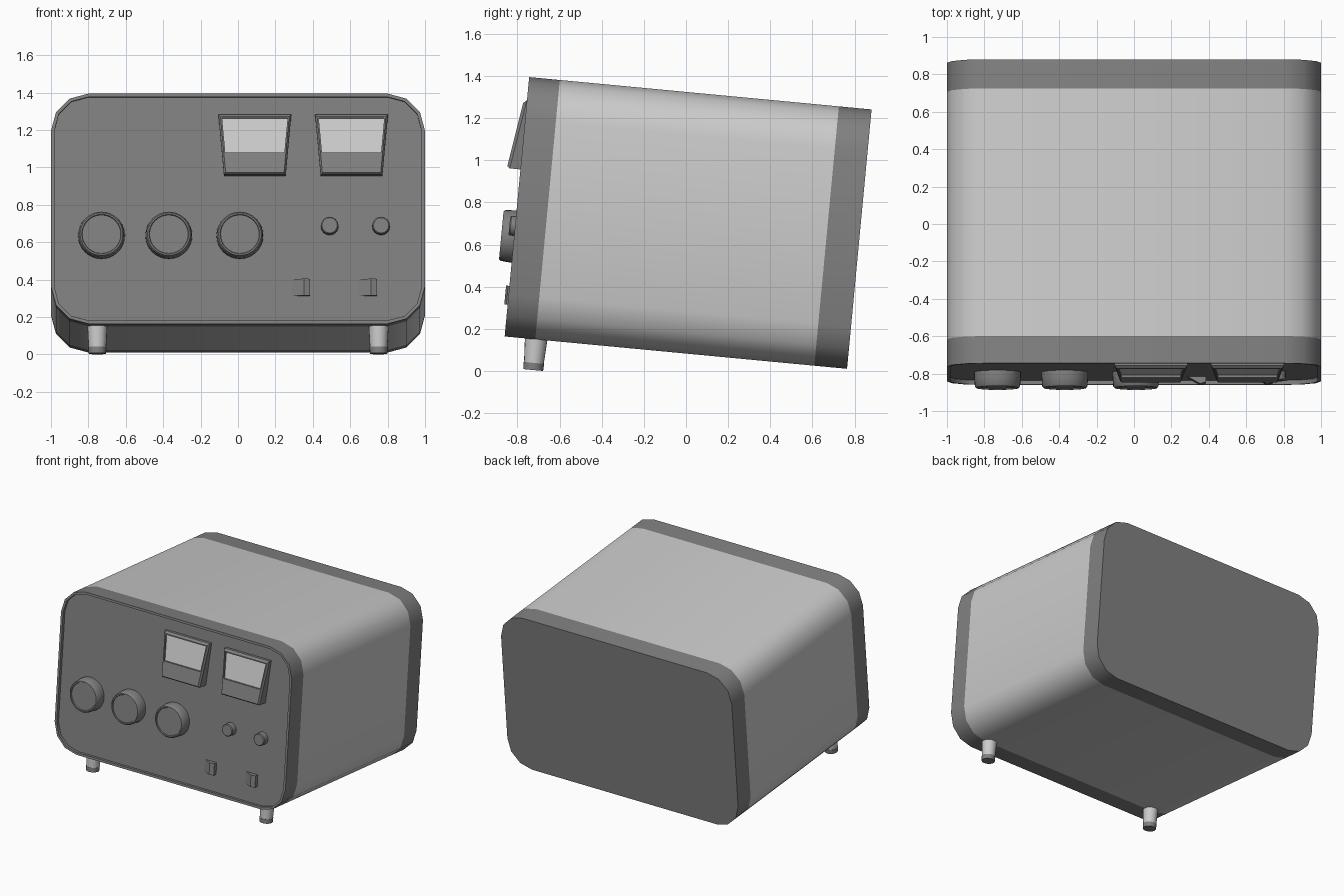
import bpy, bmesh, math
from mathutils import Matrix, Vector

if "Cube" in bpy.data.objects:
    bpy.data.objects.remove(bpy.data.objects["Cube"])

# The whole unit leans back: built square around its own centre, then tilted
TILT = Matrix.Translation((0, 0.01, 0.7025)) @ Matrix.Rotation(math.radians(-5.4), 4, 'X')
HW, HH, HD, R = 1.0, 0.618, 0.816, 0.2
PANEL = -0.793


def material(name, v):
    m = bpy.data.materials.new(name)
    m.diffuse_color = (v, v, v, 1)
    m.use_nodes = True
    m.node_tree.nodes["Principled BSDF"].inputs["Base Color"].default_value = m.diffuse_color
    return m


DARK = material("dark_grey", 0.22)
PALE = material("pale_glass", 0.8)


def loft(name, rings, mat=None, cap_start=False, cap_end=True, smooth=35):
    """Skin a series of closed rings into one object."""
    bm = bmesh.new()
    rows = [[bm.verts.new(TILT @ Vector(p)) for p in ring] for ring in rings]
    for a, b in zip(rows, rows[1:]):
        n = len(a)
        for i in range(n):
            bm.faces.new((a[i], a[(i + 1) % n], b[(i + 1) % n], b[i]))
    if cap_start:
        bm.faces.new(rows[0])
    if cap_end:
        bm.faces.new(rows[-1])
    bmesh.ops.recalc_face_normals(bm, faces=bm.faces)
    me = bpy.data.meshes.new(name)
    bm.to_mesh(me)
    bm.free()
    ob = bpy.data.objects.new(name, me)
    bpy.context.collection.objects.link(ob)
    if mat:
        me.materials.append(mat)
    if smooth:
        bpy.ops.object.select_all(action='DESELECT')
        ob.select_set(True)
        bpy.context.view_layer.objects.active = ob
        bpy.ops.object.shade_smooth_by_angle(angle=math.radians(smooth))
    return ob


def body_ring(y, inset=0.0):
    """Rounded rectangle section with three-sided corners."""
    pts = []
    for k, (sx, sz) in enumerate([(1, 1), (-1, 1), (-1, -1), (1, -1)]):
        for j in range(4):
            a = math.radians(90 * k + 30 * j)
            pts.append((sx * (HW - R) + (R - inset) * math.cos(a), y,
                        sz * (HH - R) + (R - inset) * math.sin(a)))
    return pts


def circle(x, y, z, r, n, axis='Y'):
    pts = []
    for i in range(n):
        c, s = r * math.cos(math.tau * i / n), r * math.sin(math.tau * i / n)
        pts.append((x + c, y, z + s) if axis == 'Y' else (x + c, y + s, z))
    return pts


# Casing: pale sleeve between two dark end bands, recessed front panel
loft("case_sleeve", [body_ring(-0.67), body_ring(0.66)], cap_end=False)
loft("front_bezel", [body_ring(-0.67), body_ring(-HD), body_ring(-HD, 0.018),
                     body_ring(PANEL, 0.018)], DARK)
loft("back_cover", [body_ring(0.66), body_ring(HD)], DARK)

# Large control knobs with a dished face
for i, x in enumerate((-0.73, -0.37, 0.01)):
    prof = [(0.125, -0.785), (0.125, -0.815), (0.121, -0.868), (0.114, -0.877),
            (0.106, -0.877), (0.103, -0.870)]
    loft(f"large_knob_{i + 1}", [circle(x, y, -0.142, r, 32) for r, y in prof], DARK)

# Small knobs
for i, x in enumerate((0.49, 0.765)):
    prof = [(0.048, -0.785), (0.047, -0.837), (0.041, -0.843)]
    loft(f"small_knob_{i + 1}", [circle(x, y, -0.092, r, 16) for r, y in prof], DARK)

# Rocker switches: lopsided triangular prisms
for i, x in enumerate((0.333, 0.69)):
    tri = [(-0.053, -0.79), (0.02, -0.832), (0.053, -0.822), (0.053, -0.79)]
    loft(f"rocker_switch_{i + 1}",
         [[(x + dx, y, z) for dx, y in tri] for z in (-0.467, -0.377)],
         DARK, cap_start=True, smooth=0)

# Meters: tapered wedge housings with a sunken pale dial
TOP, BOT = 0.507, 0.178


def meter_ring(x, top, bot, inset, sink=0.0, flat=None):
    pts = []
    for z, sides in ((top, (-1, 1)), (bot, (1, -1))):
        t = (z - BOT) / (TOP - BOT)
        half = 0.165 + 0.03 * t - inset
        y = flat if flat is not None else -0.881 + 0.05 * t + sink
        pts += [(x + s * half, y, z) for s in sides]
    return pts


for i, x in enumerate((0.09, 0.607)):
    rings = [meter_ring(x, TOP, BOT, 0, flat=-0.785),
             meter_ring(x, TOP, BOT, 0, sink=0.014),
             meter_ring(x, TOP - 0.014, BOT + 0.01, 0.01),
             meter_ring(x, TOP - 0.022, 0.297, 0.018),
             meter_ring(x, TOP - 0.022, 0.297, 0.018, sink=0.015)]
    loft(f"meter_housing_{i + 1}", rings, DARK, cap_end=False, smooth=0)
    dial = meter_ring(x, TOP - 0.022, 0.297, 0.018, sink=0.015)
    behind = meter_ring(x, TOP - 0.022, 0.297, 0.018, sink=0.025)
    loft(f"meter_dial_{i + 1}", [behind, dial], PALE, smooth=0)

# Front feet with dark rubber tips
for side, x in (("left", -0.752), ("right", 0.752)):
    loft(f"{side}_foot", [circle(x, -0.666, z, r, 20, 'Z')
                          for r, z in ((0.054, -0.61), (0.047, -0.73))])
    loft(f"{side}_foot_tip", [circle(x, -0.666, z, r, 20, 'Z')
                              for r, z in ((0.049, -0.73), (0.047, -0.764))],
         DARK, cap_start=True)
